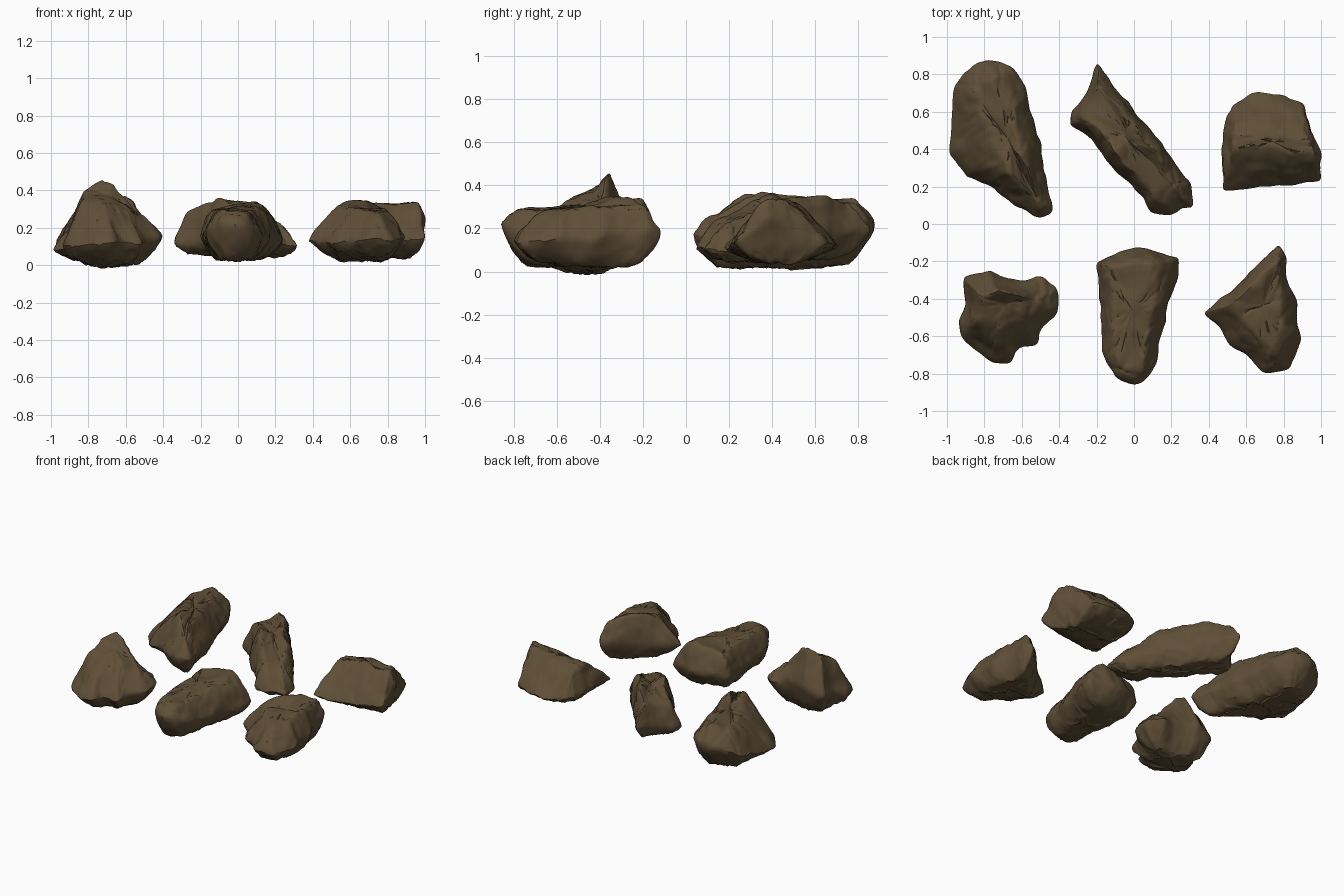
import bpy, bmesh
from mathutils import Vector, noise

if "Cube" in bpy.data.objects:
    bpy.data.objects.remove(bpy.data.objects["Cube"])

stone = bpy.data.materials.new("dark brown stone")
stone.use_nodes = True
BROWN = (0.115, 0.078, 0.038, 1)
stone.diffuse_color = BROWN
stone.node_tree.nodes["Principled BSDF"].inputs["Base Color"].default_value = BROWN


def resample(points, step):
    """Evenly spaced points around a closed polygon."""
    pts = [Vector(p) for p in points]
    out = []
    for a, b in zip(pts, pts[1:] + pts[:1]):
        n = max(1, round((b - a).length / step))
        out += [a.lerp(b, i / n) for i in range(n)]
    return out


def soften(ring):
    n = len(ring)
    return [(ring[i - 1] + ring[i] * 2 + ring[(i + 1) % n]) / 4 for i in range(n)]


def middle(ring):
    return sum(ring, Vector()) / len(ring)


def weather(p):
    """Broad dents, chips and fine grain, driven by position only."""
    broad = noise.noise_vector(p * 6) * 0.014
    chips = noise.noise_vector(p * 14) * 0.008
    cell = noise.voronoi(p * 7)[0]
    crack = max(0, 0.09 - (cell[1] - cell[0])) * 0.1
    grain = noise.noise_vector(p * 34) * 0.002
    return p + broad + chips + grain - Vector((0, 0, crack))


def rock(name, outline, plateau, floor, bulge, belly=2.2, rings=12):
    """Skin from a flat base, out to the widest outline, up to a plateau."""
    rim = resample(outline, 0.014)
    for _ in range(3):
        rim = soften(rim)
    top = resample(plateau, 0.014)
    centre = middle(rim)
    centre.z = floor
    base = [Vector((q.x, q.y, floor)).lerp(centre, 0.2) for q in top]

    def half(loop, power):
        """Rings from the outline to the loop, then in to its middle."""
        feet = [min(loop, key=lambda q: (q.xy - p.xy).length) for p in rim]
        hub = middle(loop)
        out = []
        for k in range(rings + 1):
            t = k / rings
            ring = [p.lerp(q, t) for p, q in zip(rim, feet)]
            for v, p, q in zip(ring, rim, feet):
                v.z = p.z + (q.z - p.z) * (1 - (1 - t) ** power)
            out.append(ring)
        return out + [[q.lerp(hub, k / 5) for q in feet] for k in range(1, 6)]

    layers = half(base, belly)[:0:-1] + half(top, bulge)
    bm = bmesh.new()
    grid = [[bm.verts.new(p) for p in ring] for ring in layers]
    n = len(rim)
    for low, high in zip(grid, grid[1:]):
        for i in range(n):
            j = (i + 1) % n
            bm.faces.new((low[i], low[j], high[j], high[i]))
    bmesh.ops.remove_doubles(bm, verts=bm.verts, dist=0.003)
    for _ in range(2):
        bmesh.ops.smooth_vert(bm, verts=bm.verts, factor=0.5,
                              use_axis_x=True, use_axis_y=True, use_axis_z=True)
    for v in bm.verts:
        v.co = weather(v.co)
    bmesh.ops.recalc_face_normals(bm, faces=bm.faces)
    mesh = bpy.data.meshes.new(name)
    bm.to_mesh(mesh)
    bm.free()
    mesh.materials.append(stone)
    obj = bpy.data.objects.new(name, mesh)
    bpy.context.collection.objects.link(obj)
    bpy.ops.object.select_all(action="DESELECT")
    obj.select_set(True)
    bpy.context.view_layer.objects.active = obj
    bpy.ops.object.shade_smooth_by_angle(angle=0.7)


# Back row: long slab, leaning shard, wedge block
rock("long_slab_rock",
     [(-.98, .72, .15), (-.92, .82, .2), (-.8, .88, .23), (-.65, .85, .23), (-.57, .75, .2),
      (-.56, .6, .18), (-.49, .42, .15), (-.48, .3, .15), (-.43, .07, .17), (-.5, .02, .17),
      (-.65, .1, .14), (-.76, .19, .12), (-.9, .25, .08), (-1, .38, .08), (-.98, .55, .1)],
     [(-.84, .7, .31), (-.75, .77, .34), (-.66, .62, .34), (-.59, .35, .37),
      (-.52, .13, .27), (-.66, .28, .36), (-.76, .5, .33)], .02, 1.4)

rock("shard_rock",
     [(-.2, .87, .2), (-.16, .82, .2), (-.08, .7, .18), (.04, .57, .16), (.18, .4, .14),
      (.26, .26, .12), (.32, .2, .1), (.32, .08, .1), (.25, .09, .11), (.2, .04, .11),
      (.09, .04, .11), (.05, .13, .13), (-.02, .21, .13), (-.15, .34, .13), (-.24, .46, .12),
      (-.34, .53, .11), (-.34, .6, .12), (-.26, .7, .16)],
     [(-.23, .57, .3), (-.19, .73, .32), (-.08, .62, .36), (.1, .4, .33),
      (.2, .22, .24), (.1, .19, .27), (-.1, .39, .36)], .05, 1.7)

rock("wedge_rock",
     [(.47, .18, .12), (.47, .52, .14), (.53, .64, .13), (.63, .71, .12), (.8, .71, .12),
      (.91, .66, .13), (.94, .5, .18), (1, .38, .26), (1, .23, .14), (.8, .2, .11), (.6, .18, .1)],
     [(.54, .41, .31), (.75, .41, .33), (.96, .38, .34), (.93, .46, .34),
      (.75, .48, .33), (.54, .47, .31)], .05, 1.3)

# Front row: peaked boulder, tapered block, pyramid stone
rock("peaked_rock",
     [(-.92, -.29, .17), (-.78, -.25, .22), (-.7, -.28, .22), (-.6, -.3, .2), (-.5, -.28, .18),
      (-.4, -.34, .16), (-.4, -.48, .15), (-.5, -.56, .14), (-.51, -.65, .12), (-.62, -.67, .12),
      (-.66, -.75, .12), (-.76, -.74, .11), (-.93, -.62, .1), (-.94, -.52, .1), (-.9, -.43, .13)],
     [(-.82, -.38, .41), (-.74, -.35, .46), (-.67, -.37, .44), (-.54, -.41, .28),
      (-.62, -.48, .32), (-.72, -.53, .35), (-.81, -.49, .36)], 0, 1.3)

rock("tapered_rock",
     [(-.2, -.19, .15), (-.1, -.16, .17), (0, -.12, .17), (.1, -.13, .17), (.25, -.18, .13),
      (.23, -.32, .13), (.18, -.48, .14), (.13, -.65, .16), (.13, -.72, .17), (.08, -.83, .2),
      (0, -.87, .22), (-.1, -.83, .21), (-.17, -.7, .18), (-.18, -.45, .16), (-.2, -.3, .15)],
     [(-.12, -.24, .31), (.1, -.21, .34), (.12, -.32, .32), (.06, -.62, .3),
      (.04, -.75, .29), (-.08, -.75, .29), (-.11, -.5, .3)], .03, 1.7)

rock("pyramid_rock",
     [(.77, -.1, .18), (.81, -.16, .19), (.82, -.3, .17), (.88, -.42, .15), (.88, -.55, .15),
      (.91, -.62, .15), (.82, -.79, .14), (.7, -.8, .14), (.6, -.7, .13), (.52, -.67, .12),
      (.45, -.55, .12), (.36, -.48, .14), (.52, -.35, .15), (.65, -.22, .17)],
     [(.76, -.21, .31), (.68, -.26, .35), (.55, -.42, .33), (.62, -.56, .3),
      (.73, -.66, .28), (.79, -.5, .3)], .03, 1.4)
